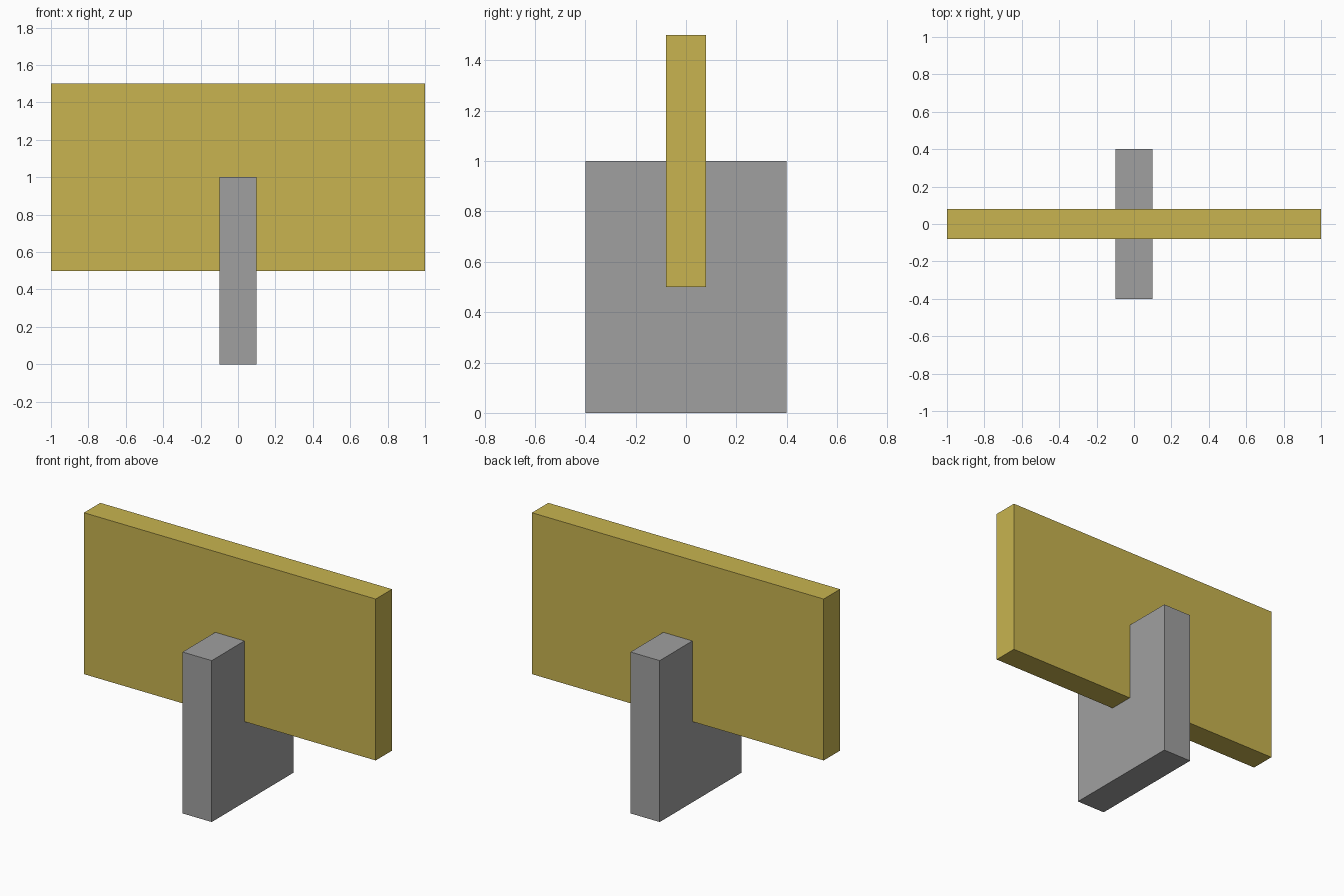
import bpy

if "Cube" in bpy.data.objects:
    bpy.data.objects.remove(bpy.data.objects["Cube"])


def make_material(name, rgb):
    mat = bpy.data.materials.new(name)
    mat.diffuse_color = (*rgb, 1.0)
    mat.use_nodes = True
    mat.node_tree.nodes["Principled BSDF"].inputs["Base Color"].default_value = mat.diffuse_color
    return mat


def add_box(name, size, center, mat):
    bpy.ops.mesh.primitive_cube_add(size=1, location=center)
    obj = bpy.context.object
    obj.name = name
    obj.scale = size
    bpy.ops.object.transform_apply(location=False, rotation=False, scale=True)
    obj.data.materials.append(mat)
    return obj


yellow = make_material("mustard_yellow", (0.578, 0.456, 0.080))
grey = make_material("mid_grey", (0.352, 0.352, 0.352))

# Upright slab that the board is slotted through
add_box("support_post", (0.2, 0.8, 1.0), (0, 0, 0.5), grey)

# Wide board crossing the post
add_box("board", (2.0, 0.16, 1.0), (0, 0, 1.0), yellow)
